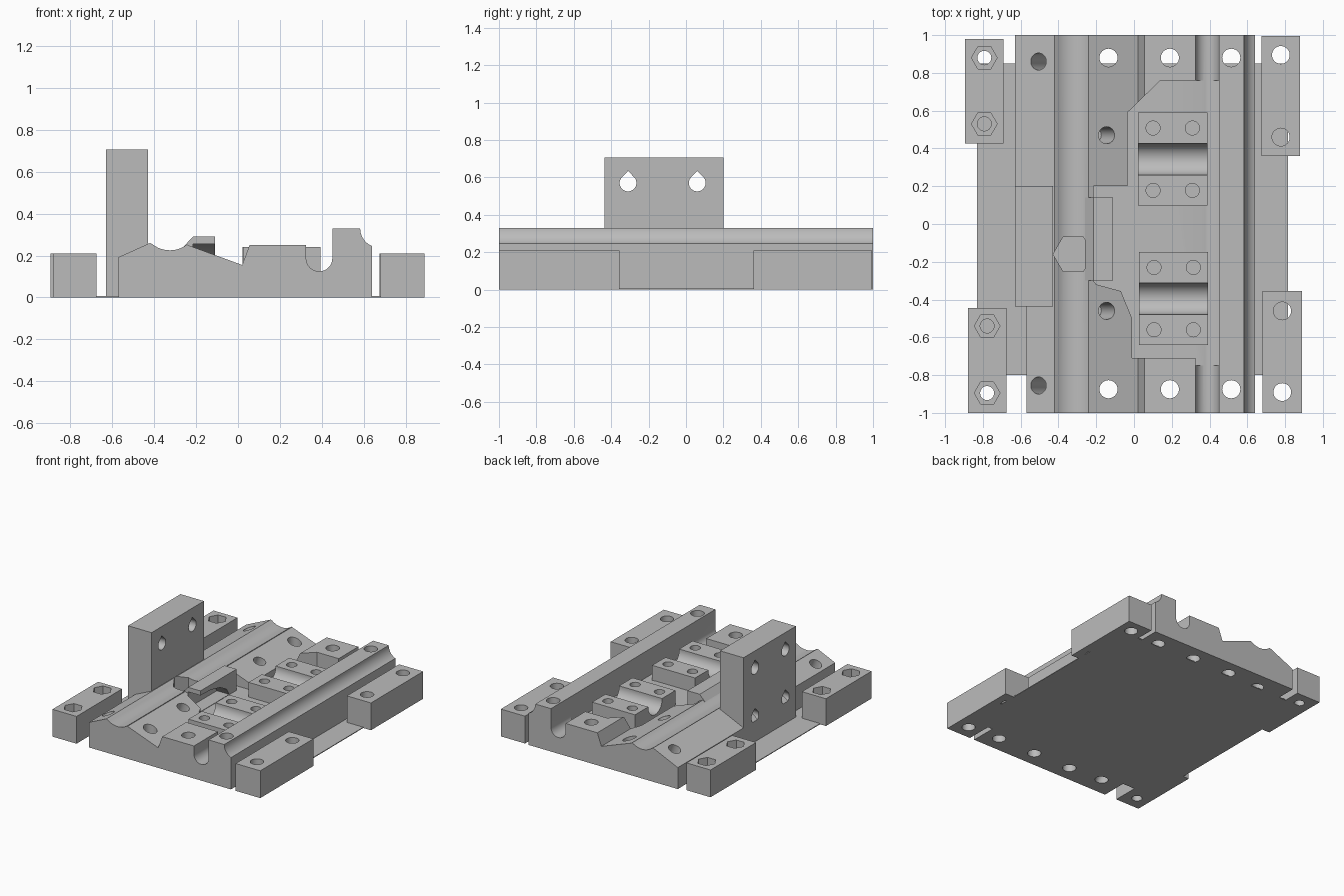
import bpy, bmesh, math
from mathutils import Vector, Matrix

cube = bpy.data.objects.get("Cube")
if cube:
    bpy.data.objects.remove(cube, do_unlink=True)

grey = bpy.data.materials.new("plain_grey")
grey.use_nodes = True
colour = (0.5, 0.5, 0.5, 1)
grey.diffuse_color = colour
grey.node_tree.nodes["Principled BSDF"].inputs["Base Color"].default_value = colour

# Maps a profile point (u, v) and depth d to a position for each extrusion axis
PLACE = {
    'x': lambda u, v, d: (d, u, v),
    'y': lambda u, v, d: (u, d, v),
    'z': lambda u, v, d: (u, v, d),
}


def prism(name, points, axis, start, end):
    bm = bmesh.new()
    face = bm.faces.new([bm.verts.new(PLACE[axis](u, v, start)) for u, v in points])
    moved = bmesh.ops.extrude_face_region(bm, geom=[face])['geom']
    shift = Vector(PLACE[axis](0, 0, end - start))
    bmesh.ops.translate(bm, vec=shift, verts=[g for g in moved if isinstance(g, bmesh.types.BMVert)])
    bmesh.ops.recalc_face_normals(bm, faces=bm.faces)
    mesh = bpy.data.meshes.new(name)
    bm.to_mesh(mesh)
    bm.free()
    mesh.materials.append(grey)
    ob = bpy.data.objects.new(name, mesh)
    bpy.context.collection.objects.link(ob)
    return ob


def rect(u0, u1, v0, v1):
    return [(u0, v0), (u1, v0), (u1, v1), (u0, v1)]


def arc(u, v, r, a0, a1, steps=16):
    angles = [math.radians(a0 + (a1 - a0) * i / steps) for i in range(steps + 1)]
    return [(u + r * math.cos(a), v + r * math.sin(a)) for a in angles]


def ring(u, v, r, sides=32):
    return arc(u, v, r, 0, 360, sides)[:-1]


def cut(ob, cutters):
    bpy.context.view_layer.objects.active = ob
    for c in cutters:
        c.hide_render = True
        mod = ob.modifiers.new("cut", 'BOOLEAN')
        mod.operation = 'DIFFERENCE'
        mod.solver = 'EXACT'
        mod.object = c
        bpy.ops.object.modifier_apply(modifier=mod.name)
        bpy.data.objects.remove(c, do_unlink=True)


def hole(x, y, r, bottom=-0.1, top=0.5, sides=32):
    return prism("hole", ring(x, y, r, sides), 'z', bottom, top)


def tilted_hole(x, y, z, r, angle):
    c = prism("hole", ring(0, 0, r), 'z', -0.5, 0.3)
    c.data.transform(Matrix.Translation((x, y, z)) @ Matrix.Rotation(math.radians(angle), 4, 'Y'))
    return c


parts = []

# Main bed: one cross-section with cradle, valley, shaft groove and rail
section = [(-0.63, 0), (0.64, 0), (0.64, 0.245)]
section += arc(0.675, 0.33, 0.092, 247, 180, 10)
section += [(0.45, 0.33)] + arc(0.3875, 0.187, 0.0625, 0, -180)
section += [(0.325, 0.25), (0.055, 0.25), (0.02, 0.155), (-0.24, 0.25)]
section += arc(-0.325, 0.36, 0.135, -52, -128, 12)
section += [(-0.42, 0.26), (-0.63, 0.165)]
bed = prism("main_bed", section, 'y', -1, 1)

# Sunken pocket for the carriage and the notch at the front corner
pocket = [(-0.215, 0.2), (-0.035, 0.2), (-0.035, 0.59), (0.14, 0.76), (0.45, 0.76),
          (0.45, -0.75), (0.325, -0.75), (0.325, -0.71), (-0.01, -0.71), (-0.01, -0.5),
          (-0.07, -0.355), (-0.2, -0.32), (-0.215, -0.3)]
cutters = [prism("pocket", pocket, 'z', 0.127, 0.6),
           prism("notch", rect(-0.7, -0.57, -1.1, -0.435), 'z', -0.1, 0.6)]
# Vertical and tilted bolt holes
cutters += [hole(x, y, 0.048) for x in (-0.135, 0.19, 0.515) for y in (-0.875, 0.88)]
cutters += [tilted_hole(-0.505, y, 0.22, 0.045, -22) for y in (-0.855, 0.86)]
cutters += [tilted_hole(-0.145, y, 0.215, 0.045, 20) for y in (-0.46, 0.47)]
cutters.append(hole(-0.322, -0.16, 0.106, 0.12, 0.5, 6))
cut(bed, cutters)
parts.append(bed)

# Upright mounting plate with teardrop holes
plate = prism("upright_plate", rect(-0.63, -0.43, -0.437, 0.2), 'z', 0, 0.705)
cutters = []
for y in (-0.31, 0.06):
    for z, end in ((0.57, -0.3), (0.2, -0.46)):
        drop = arc(y, z, 0.045, 135, 405, 28) + [(y, z + 0.064)]
        cutters.append(prism("teardrop", drop, 'x', -0.8, end))
cut(plate, cutters)
parts.append(plate)

# Hollow ramp beside the cradle
ramp = prism("ramp_cover", [(-0.26, 0.12), (-0.26, 0.242), (-0.215, 0.29), (-0.11, 0.29), (-0.11, 0.12)],
             'y', -0.3, 0.14)
hollow = [(-0.35, 0.13), (-0.35, 0.256), (-0.3, 0.255), (-0.17, 0.25), (-0.06, 0.225), (0.02, 0.18), (0.05, 0.13)]
cut(ramp, [prism("hollow", hollow, 'x', -0.215, 0)])
parts.append(ramp)

# Bearing saddles, each a block with a round trough and four holes
for label, x, y in (("front", 0.21, -0.395), ("rear", 0.205, 0.343)):
    profile = [(y - 0.246, 0.12), (y + 0.246, 0.12), (y + 0.246, 0.24)]
    profile += arc(y, 0.232, 0.084, 5, -185, 20) + [(y - 0.246, 0.24)]
    saddle = prism(label + "_bearing_saddle", profile, 'x', x - 0.183, x + 0.183)
    cut(saddle, [hole(x + i * 0.104, y + j * 0.165, 0.037, 0.128) for i in (-1, 1) for j in (-1, 1)])
    parts.append(saddle)

# Side feet: the left ones have hexagonal nut recesses
FEET = (
    ("rear_right_foot", -0.895, -0.69, 0.425, 0.98, (0.53, 0.88), True),
    ("front_right_foot", -0.88, -0.675, -1, -0.445, (-0.54, -0.895), True),
    ("rear_left_foot", 0.675, 0.88, 0.36, 0.995, (0.46, 0.895), False),
    ("front_left_foot", 0.68, 0.89, -1, -0.355, (-0.46, -0.89), False),
)
for name, x0, x1, y0, y1, holes, nut in FEET:
    foot = prism(name, rect(x0, x1, y0, y1), 'z', 0, 0.21)
    x = (x0 + x1) / 2
    cutters = [hole(x, y, 0.037 if nut else 0.047) for y in holes]
    if nut:
        cutters += [hole(x, y, 0.068, 0.13, 0.5, 6) for y in holes]
    cut(foot, cutters)
    parts.append(foot)

# Thin base sheet tying everything together
parts.append(prism("base_sheet", rect(-0.83, 0.815, -0.8, 0.85), 'z', 0, 0.006))

# Smooth curved walls, keep edges crisp
bpy.ops.object.select_all(action='DESELECT')
for ob in parts:
    ob.select_set(True)
bpy.context.view_layer.objects.active = parts[0]
bpy.ops.object.shade_smooth_by_angle(angle=math.radians(30))
